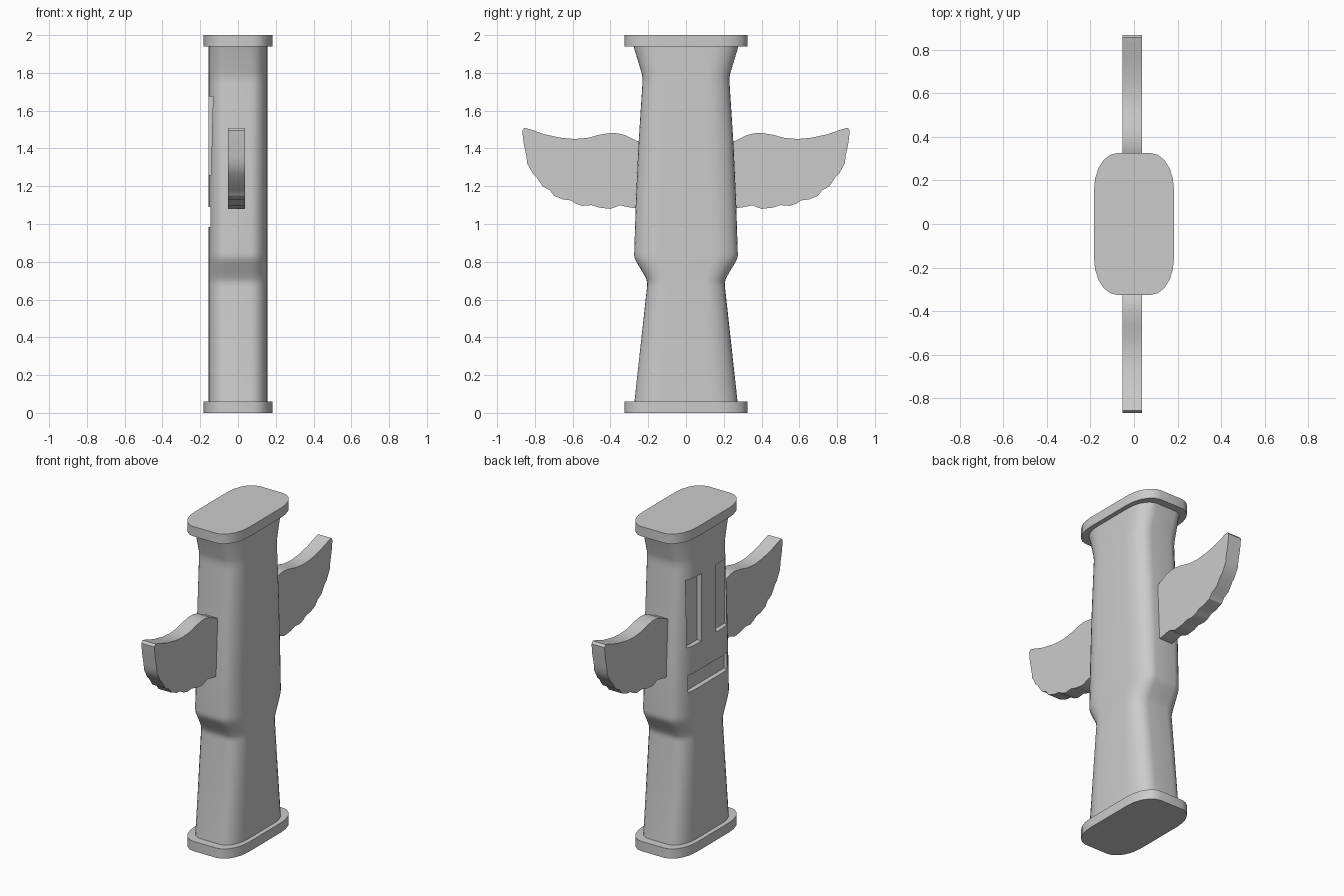
import bpy, bmesh, math

if "Cube" in bpy.data.objects:
    bpy.data.objects.remove(bpy.data.objects["Cube"])


def ring(hx, hy, cx, cy, n):
    """Rounded rectangle with elliptical corners (cx by cy)."""
    pts = []
    for q, (sx, sy) in enumerate([(1, 1), (-1, 1), (-1, -1), (1, -1)]):
        for i in range(n + 1):
            a = math.radians(90 * (q + i / n))
            pts.append((sx * (hx - cx) + cx * math.cos(a),
                        sy * (hy - cy) + cy * math.sin(a)))
    return pts


def loft(name, rings):
    """Skin a stack of equal-length 3D rings and close both ends."""
    bm = bmesh.new()
    rows = [[bm.verts.new(p) for p in r] for r in rings]
    for a, b in zip(rows, rows[1:]):
        for i in range(len(a)):
            j = (i + 1) % len(a)
            bm.faces.new((a[i], a[j], b[j], b[i]))
    bm.faces.new(rows[0][::-1])
    bm.faces.new(rows[-1])
    bmesh.ops.recalc_face_normals(bm, faces=bm.faces)
    me = bpy.data.meshes.new(name)
    bm.to_mesh(me)
    bm.free()
    ob = bpy.data.objects.new(name, me)
    bpy.context.collection.objects.link(ob)
    return ob


def activate(ob):
    bpy.ops.object.select_all(action='DESELECT')
    ob.select_set(True)
    bpy.context.view_layer.objects.active = ob


def smooth(ob, angle=30):
    activate(ob)
    bpy.ops.object.shade_smooth_by_angle(angle=math.radians(angle))


def box(name, x, y, z):
    return loft(name, [[(x[0], y[0], k), (x[1], y[0], k),
                        (x[1], y[1], k), (x[0], y[1], k)] for k in z])


# Body: constant thickness in x, width in y follows the profile (z, half width)
profile = [(0.05, 0.274), (0.67, 0.206), (0.69, 0.205), (0.71, 0.211),
           (0.74, 0.227), (0.79, 0.257), (0.81, 0.268), (0.83, 0.274),
           (0.85, 0.274), (1.10, 0.266), (1.43, 0.251), (1.74, 0.231),
           (1.77, 0.230), (1.80, 0.235), (1.945, 0.279)]
body = loft("body", [[(x, y, z) for x, y in ring(0.155, h, 0.088, h * 0.52, 7)]
                     for z, h in profile])

# Recessed eyes and mouth on the -x face
cutters = [box("eye_cutter", (-0.3, -0.125), y, (1.26, 1.675))
           for y in ((0.07, 0.195), (-0.195, -0.07))]
cutters.append(box("mouth_cutter", (-0.3, -0.125), (-0.19, 0.19), (0.985, 1.09)))
for c in cutters:
    c.hide_render = True
    mod = body.modifiers.new("recess", 'BOOLEAN')
    mod.operation = 'DIFFERENCE'
    mod.solver = 'EXACT'
    mod.object = c
    activate(body)
    bpy.ops.object.modifier_apply(modifier=mod.name)
    bpy.data.objects.remove(c, do_unlink=True)
smooth(body)

# Base and top plates
for name, z0 in (("base_plate", 0.0), ("top_plate", 1.94)):
    plate = ring(0.183, 0.325, 0.105, 0.165, 5)
    smooth(loft(name, [[(x, y, z) for x, y in plate] for z in (z0, z0 + 0.06)]))

# Wings: feathered outline (y, z) extruded in x, one for each side
outline = [(0.20, 1.42), (0.26, 1.44), (0.32, 1.47), (0.36, 1.48), (0.40, 1.482),
           (0.46, 1.472), (0.52, 1.456), (0.59, 1.45), (0.66, 1.456), (0.75, 1.475),
           (0.83, 1.503), (0.855, 1.509), (0.867, 1.495), (0.86, 1.43),
           (0.845, 1.36), (0.841, 1.322), (0.81, 1.265), (0.793, 1.25),
           (0.76, 1.20), (0.72, 1.178), (0.70, 1.15), (0.65, 1.13), (0.61, 1.125),
           (0.585, 1.108), (0.55, 1.096), (0.50, 1.10), (0.46, 1.087),
           (0.40, 1.08), (0.35, 1.099), (0.31, 1.09), (0.27, 1.084), (0.20, 1.09)]
for name, s in (("wing_left", -1), ("wing_right", 1)):
    smooth(loft(name, [[(x, s * y, z) for y, z in outline] for x in (-0.052, 0.037)]))
